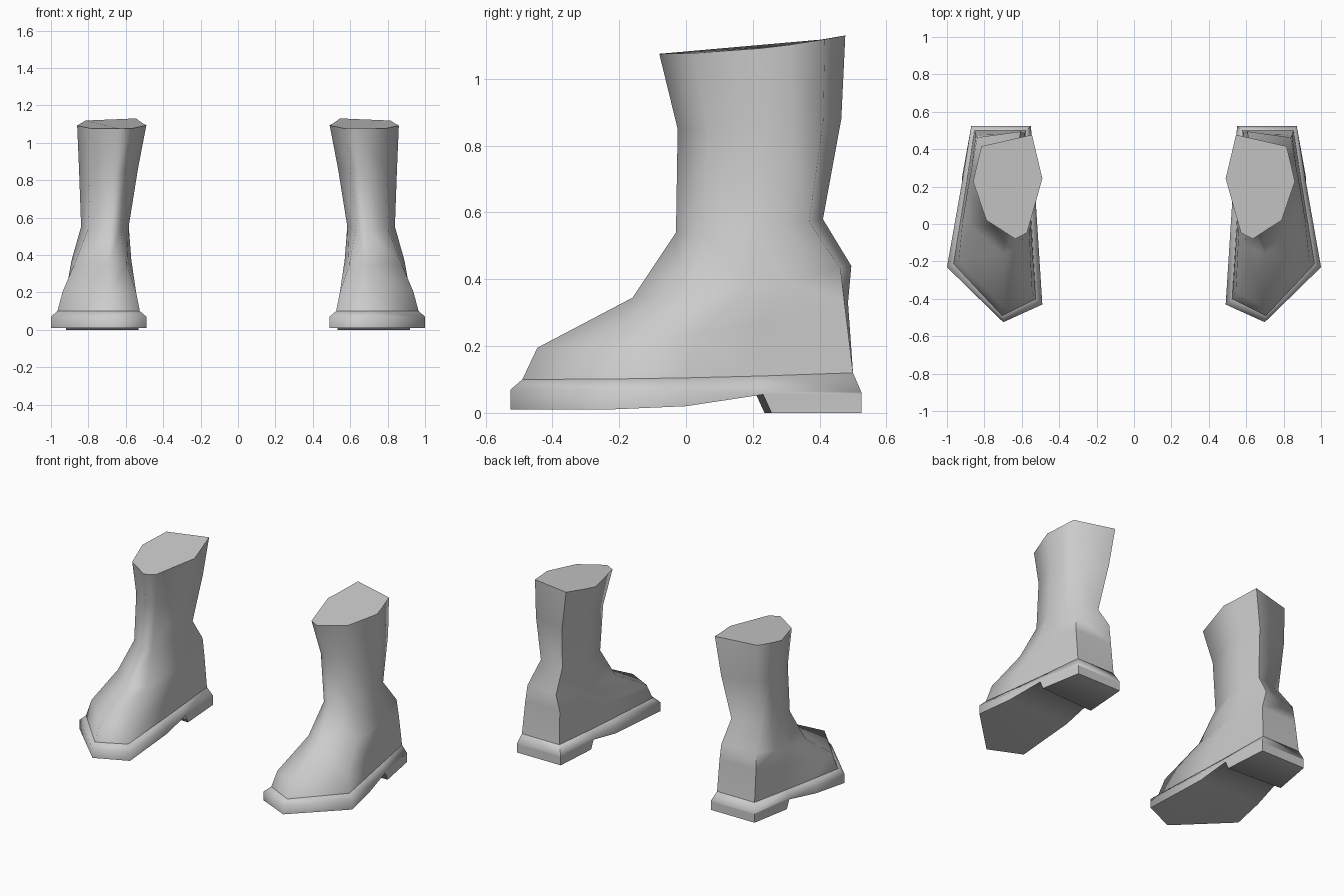
import bpy
import bmesh
import math

if "Cube" in bpy.data.objects:
    bpy.data.objects.remove(bpy.data.objects["Cube"], do_unlink=True)

# Single flat colour
grey = bpy.data.materials.new("light grey")
grey.use_nodes = True
colour = (0.6, 0.6, 0.6, 1)
grey.diffuse_color = colour
grey.node_tree.nodes["Principled BSDF"].inputs["Base Color"].default_value = colour

# Unit outlines (across, back): back inner, back outer, heel outer, outer,
# front outer, toe, front inner, inner, heel inner
FOOT = [(.12, 1), (.745, 1), (.84, .72), (.92, .5), (1, .28),
        (.41, 0), (0, .09), (.054, .5), (.08, .7)]
COLLAR = [(.15, 1), (.88, .89), (.95, .7), (1, .55), (.81, .18),
          (.39, 0), (.22, .06), (0, .58), (.05, .72)]


def ring(bm, side, x, y, z, blend):
    """Cross-section fitted to x, y ranges, rising from front to back."""
    verts = []
    for (fu, fv), (cu, cv) in zip(FOOT, COLLAR):
        u = fu + (cu - fu) * blend
        v = fv + (cv - fv) * blend
        px = x[0] + (x[1] - x[0]) * u
        py = y[0] + (y[1] - y[0]) * v
        pz = z[0] + (z[1] - z[0]) * v * v
        verts.append(bm.verts.new((side * px, py, pz)))
    return verts


def bridge(bm, lower, upper):
    count = len(lower)
    for i in range(count):
        j = (i + 1) % count
        bm.faces.new((lower[i], lower[j], upper[j], upper[i]))


def finish(bm, name, angle):
    bmesh.ops.recalc_face_normals(bm, faces=bm.faces)
    mesh = bpy.data.meshes.new(name)
    bm.to_mesh(mesh)
    bm.free()
    mesh.materials.append(grey)
    obj = bpy.data.objects.new(name, mesh)
    bpy.context.collection.objects.link(obj)
    bpy.ops.object.select_all(action='DESELECT')
    obj.select_set(True)
    bpy.context.view_layer.objects.active = obj
    bpy.ops.object.shade_smooth_by_angle(angle=math.radians(angle))


# Upper sections from welt to collar: x range, y range, z range, outline blend
SECTIONS = [
    ((.525, .965), (-.49, .5), (.1, .12), 0),
    ((.535, .945), (-.445, .485), (.195, .33), .1),
    ((.56, .905), (-.16, .495), (.345, .44), .45),
    ((.582, .842), (-.03, .41), (.54, .58), .85),
    ((.535, .85), (-.025, .465), (.85, .88), 1),
    ((.49, .86), (-.08, .477), (1.075, 1.13), 1),
]


def boot_upper(side, name):
    bm = bmesh.new()
    rings = [ring(bm, side, *section) for section in SECTIONS]
    for lower, upper in zip(rings, rings[1:]):
        bridge(bm, lower, upper)
    bm.faces.new(rings[0])
    bm.faces.new(rings[-1])
    finish(bm, name, 75)


def boot_sole(side, name):
    bm = bmesh.new()
    x, y = (.49, 1), (-.525, .525)
    bottom = ring(bm, side, x, y, (.01, .01), 0)
    # Arch rises towards the heel
    for i in (3, 7):
        bottom[i].co.z = .02
    for i in (0, 1, 2, 8):
        bottom[i].co.z = .055
    rim = ring(bm, side, x, y, (.07, .062), 0)
    welt = ring(bm, side, *SECTIONS[0])
    bridge(bm, bottom, rim)
    bridge(bm, rim, welt)
    bm.faces.new(welt)
    bm.faces.new(bottom[3:8])
    bm.faces.new((bottom[2], bottom[3], bottom[7], bottom[8]))
    # Heel block with a sloped front
    top = [bottom[8], bottom[0], bottom[1], bottom[2]]
    foot = [bm.verts.new((v.co.x, v.co.y, 0)) for v in top]
    for i in (0, 3):
        foot[i].co.y += .025
    bridge(bm, foot, top)
    bm.faces.new(foot)
    finish(bm, name, 75)


for side, label in ((1, "left"), (-1, "right")):
    boot_upper(side, label + "_boot_upper")
    boot_sole(side, label + "_boot_sole")
